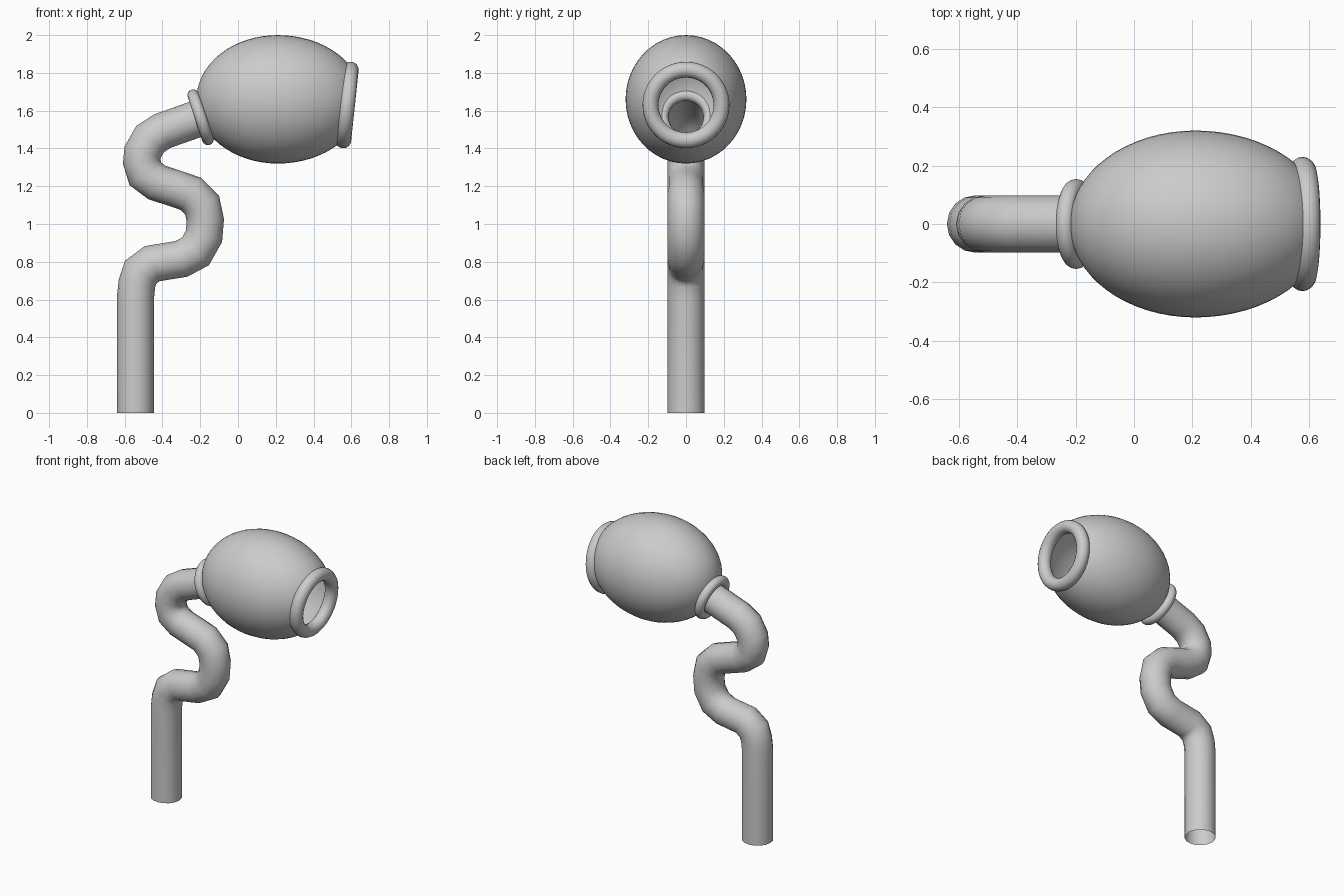
import bpy, bmesh, math
from mathutils import Vector, Matrix

if "Cube" in bpy.data.objects:
    bpy.data.objects.remove(bpy.data.objects["Cube"])


def finish(bm, name):
    bmesh.ops.recalc_face_normals(bm, faces=bm.faces)
    me = bpy.data.meshes.new(name)
    bm.to_mesh(me)
    bm.free()
    me.shade_smooth()
    ob = bpy.data.objects.new(name, me)
    bpy.context.collection.objects.link(ob)
    return ob


def bridge_loops(bm, a, b):
    n = len(a)
    for i in range(n):
        j = (i + 1) % n
        bm.faces.new((a[i], a[j], b[j], b[i]))


# Open tube swept along a path in the xz plane
def tube(name, path, radius, sides):
    pts = [Vector((x, 0, z)) for x, z in path]
    bm = bmesh.new()
    loops = []
    for i, p in enumerate(pts):
        t_in = (p - pts[max(i - 1, 0)]).normalized()
        t_out = (pts[min(i + 1, len(pts) - 1)] - p).normalized()
        t = (t_in + t_out).normalized()
        side = Vector((-t.z, 0, t.x))
        miter = 1 / max(t.dot(t_out if t_out.length else t_in), 0.9)
        ring = []
        for k in range(sides):
            a = 2 * math.pi * k / sides
            ring.append(bm.verts.new(p + side * (radius * miter * math.cos(a))
                                     + Vector((0, radius * math.sin(a), 0))))
        loops.append(ring)
    for a, b in zip(loops, loops[1:]):
        bridge_loops(bm, a, b)
    return finish(bm, name)


# Ring facing along a given axis
def torus(name, centre, axis, major, minor):
    bpy.ops.mesh.primitive_torus_add(major_radius=major, minor_radius=minor,
                                     major_segments=48, minor_segments=16)
    ob = bpy.context.object
    ob.name = name
    ob.location = centre
    ob.rotation_euler = Vector(axis).to_track_quat('Z', 'Y').to_euler()
    bpy.ops.object.shade_smooth()
    return ob


# Winding pipe, open at both ends
tube("pipe", [(-.543, 0), (-.543, .61), (-.535, .685), (-.515, .745), (-.455, .79),
              (-.30, .815), (-.225, .855), (-.18, .935), (-.173, 1.02), (-.19, 1.1),
              (-.25, 1.16), (-.33, 1.187), (-.43, 1.22), (-.49, 1.265), (-.51, 1.33),
              (-.505, 1.38), (-.465, 1.45), (-.40, 1.492), (-.18, 1.57)], 0.098, 16)

# Hollow bulb: ellipsoid cut open at the neck and the mouth
neck, neck_axis = Vector((-.195, 0, 1.565)), Vector((.95, 0, .316)).normalized()
mouth, mouth_axis = Vector((.577, 0, 1.63)), Vector((.994, 0, -.105)).normalized()
bm = bmesh.new()
bmesh.ops.create_uvsphere(bm, u_segments=48, v_segments=32, radius=1,
                          matrix=Matrix.Rotation(math.pi / 2, 4, 'Y'))
for v in bm.verts:
    length = .43 if v.co.x < 0 else .45
    v.co = Vector((.21 + v.co.x * length, v.co.y * .32, 1.66 + v.co.z * .34))
for point, normal in ((neck + neck_axis * .014, -neck_axis), (mouth, mouth_axis)):
    bmesh.ops.bisect_plane(bm, geom=bm.verts[:] + bm.edges[:] + bm.faces[:],
                           plane_co=point, plane_no=normal, clear_outer=True)
finish(bm, "bulb")

# Collars at the neck and the mouth
torus("neck_ring", (-.198, 0, 1.565), neck_axis, .123, .031)
torus("mouth_ring", mouth, mouth_axis, .188, .042)
